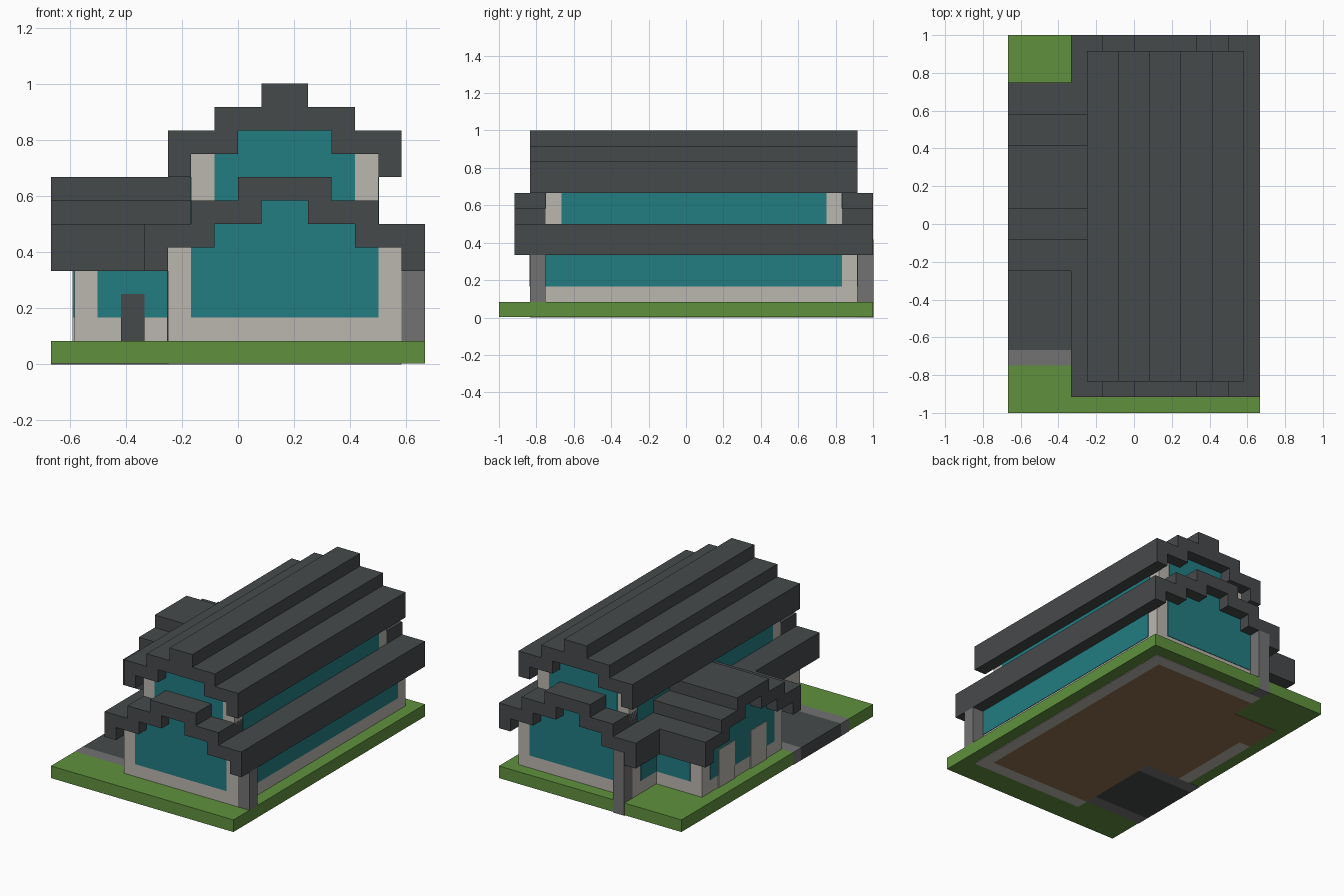
import bpy, bmesh
from mathutils import Vector

U = 1 / 12          # one building block
T = 0.04            # plate thickness in blocks

cube = bpy.data.objects.get("Cube")
if cube:
    bpy.data.objects.remove(cube, do_unlink=True)


def material(name, color):
    m = bpy.data.materials.new(name)
    m.use_nodes = True
    rgba = (*color, 1)
    m.diffuse_color = rgba
    m.node_tree.nodes["Principled BSDF"].inputs["Base Color"].default_value = rgba
    return m


SLATE = material("slate grey", (0.062, 0.068, 0.071))
GLASS = material("teal glass", (0.016, 0.205, 0.223))
PLASTER = material("pale plaster", (0.497, 0.474, 0.429))
STONE = material("mid grey stone", (0.171, 0.171, 0.171))
GRASS = material("grass green", (0.117, 0.283, 0.048))
WOOD = material("floor brown", (0.275, 0.155, 0.075))


def finish(bm, name, mat):
    bmesh.ops.recalc_face_normals(bm, faces=bm.faces)
    mesh = bpy.data.meshes.new(name)
    bm.to_mesh(mesh)
    bm.free()
    mesh.materials.append(mat)
    obj = bpy.data.objects.new(name, mesh)
    bpy.context.collection.objects.link(obj)
    return obj


def box(name, mat, x, y, z):
    """Box between (min, max) pairs given in blocks."""
    bm = bmesh.new()
    bmesh.ops.create_cube(bm, size=1)
    for v in bm.verts:
        v.co = Vector([(r[0] if c < 0 else r[1]) * U for c, r in zip(v.co, (x, y, z))])
    return finish(bm, name, mat)


def stairs(steps):
    """Stepped half outline, centre to edge, from (half width, height) pairs."""
    pts, inner = [], 0
    for width, height in steps:
        pts += [(inner, height), (width, height)]
        inner = width
    return pts


def gable(name, mat, axis, centre, span, top, bottom):
    """Symmetric stepped outline extruded along an axis; bottom is steps or a height."""
    if not isinstance(bottom, list):
        bottom = [(top[-1][0], bottom)]
    upper, lower = stairs(top), stairs(bottom)
    loop = ([(-a, h) for a, h in reversed(upper[1:])] + upper[1:]
            + list(reversed(lower[1:])) + [(-a, h) for a, h in lower[1:]])
    bm = bmesh.new()

    def place(a, h, along):
        flat = (centre + a, along) if axis == "y" else (along, centre + a)
        return bm.verts.new(Vector((*flat, h)) * U)

    ends = [[place(a, h, s) for a, h in loop] for s in span]
    for ring in ends:
        bm.faces.new(ring)
    for i in range(len(loop)):
        j = (i + 1) % len(loop)
        bm.faces.new((ends[0][i], ends[0][j], ends[1][j], ends[1][i]))
    return finish(bm, name, mat)


# Stepped outlines
LOW_TOP = [(2, 8), (4, 7), (6, 6)]
LOW_UNDER = [(1, 7), (3, 6), (5, 5), (6, 4)]
HIGH_TOP = [(1, 12), (3, 11), (5, 10)]
HIGH_UNDER = [(2, 10), (4, 9), (5, 8)]
LOW_GLASS = [(1, 7), (3, 6), (4, 5)]
HIGH_GLASS = [(2, 10), (3, 9)]

# Ground
box("lawn_front", GRASS, (-8, 8), (-12, -9), (T, 1))
box("lawn_back", GRASS, (-8, 8), (-2, 12), (T, 1))
box("lawn_side", GRASS, (-3, 8), (-9, -2), (T, 1))
box("driveway", SLATE, (-8, -3), (-8, -3), (0, 1))
for name, y in (("kerb_front", (-9, -8)), ("kerb_back", (-3, -2))):
    box(name, STONE, (-8, -3), y, (0, 1))

# Foundation and floor seen on the underside
box("main_floor", WOOD, (-3, 6), (-9, 10), (0, T))
box("wing_floor", WOOD, (-6, -3), (-2, 8), (0, T))
box("wing_floor_corner", WOOD, (-7, -6), (5, 8), (0, T))
box("foundation_front", PLASTER, (-3, 7), (-10, -9), (0, T))
box("foundation_back", PLASTER, (-3, 7), (10, 11), (0, T))
box("foundation_left", PLASTER, (6, 7), (-9, 10), (0, T))
box("foundation_wing", PLASTER, (-7, -6), (-2, 5), (0, T))

# Walls
gable("main_walls", PLASTER, "y", 2, (-10, 11), LOW_UNDER[:3], 1)
gable("wing_walls", PLASTER, "x", 3, (-7, -3), LOW_UNDER[:3], 1)
gable("upper_walls", PLASTER, "y", 2, (-9, 10), HIGH_UNDER[:2], 6)

# Roofs
gable("main_roof", SLATE, "y", 2, (-11, 12), LOW_TOP, LOW_UNDER)
gable("wing_roof", SLATE, "x", 3, (-8, -2), LOW_TOP, LOW_UNDER)
gable("upper_roof", SLATE, "y", 2, (-10, 11), HIGH_TOP, HIGH_UNDER)

# Gable windows
for name, low, high in (("front", (-10 - T, -10), (-9 - T, -9)),
                        ("back", (11, 11 + T), (10, 10 + T))):
    gable("main_window_" + name, GLASS, "y", 2, low, LOW_GLASS, 2)
    gable("upper_window_" + name, GLASS, "y", 2, high, HIGH_GLASS, 6)
gable("wing_window", GLASS, "x", 3, (-7 - T, -7), LOW_GLASS, 2)
for name, y in (("front", (0, 2)), ("back", (4, 6))):
    box("wing_pillar_" + name, PLASTER, (-7 - 2 * T, -7), y, (1, 4))

# Side windows
box("main_window_left", GLASS, (7, 7 + T), (-9, 10), (2, 5))
box("main_window_right", GLASS, (-3 - T, -3), (8, 10), (2, 5))
box("upper_window_left", GLASS, (6, 6 + T), (-8, 9), (6, 8))
box("upper_window_right", GLASS, (-2 - T, -2), (-8, 9), (6, 8))
box("wing_window_front", GLASS, (-6, -3), (-2 - T, -2), (2, 5))
box("wing_window_back", GLASS, (-6, -3), (8, 8 + T), (2, 5))

# Doors
box("front_door", SLATE, (-5, -4), (-2 - 2 * T, -2), (1, 3))
box("garage_door", SLATE, (-3 - T, -3), (-8, -3), (1, 4))

# Posts
box("front_post", STONE, (7, 8), (-10, -9), (1, 4))
box("back_post", STONE, (-3, -2), (11, 12 + T / 2), (0, 5))
